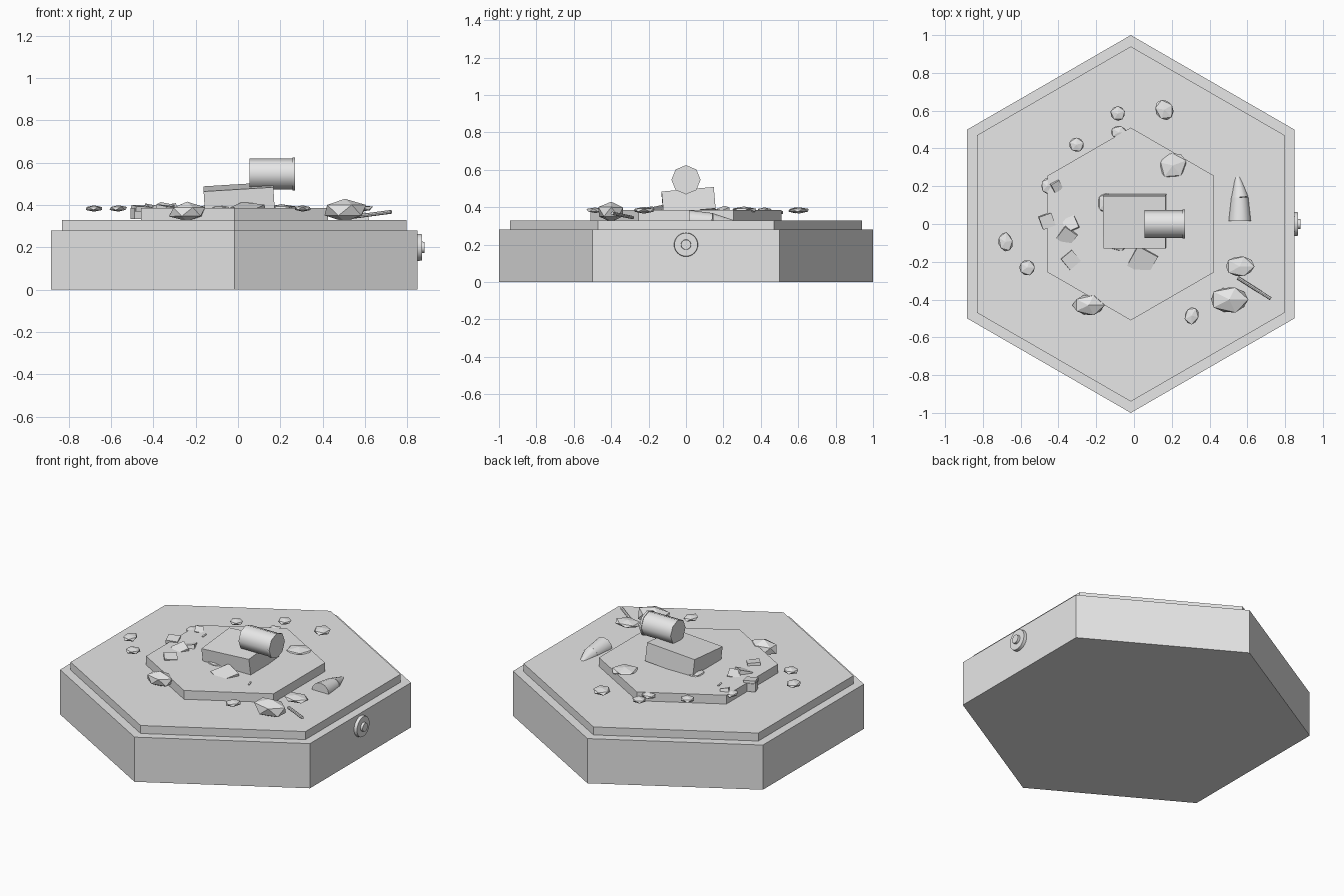
import bpy, bmesh, math, random
from mathutils import Matrix, Vector, Euler

cube = bpy.data.objects.get("Cube")
if cube:
    bpy.data.objects.remove(cube, do_unlink=True)

random.seed(4)
CX = -0.017

stone = bpy.data.materials.new("pale_grey")
stone.use_nodes = True
stone.diffuse_color = (0.8, 0.8, 0.8, 1)
stone.node_tree.nodes["Principled BSDF"].inputs["Base Color"].default_value = (0.8, 0.8, 0.8, 1)


def finish(name, bm, smooth=False):
    mesh = bpy.data.meshes.new(name)
    bmesh.ops.recalc_face_normals(bm, faces=bm.faces)
    for face in bm.faces:
        face.smooth = smooth
    for edge in bm.edges:
        edge.smooth = edge.calc_face_angle(0) < math.radians(50)
    bm.to_mesh(mesh)
    bm.free()
    mesh.materials.append(stone)
    obj = bpy.data.objects.new(name, mesh)
    bpy.context.collection.objects.link(obj)
    return obj


def prism(bm, start, end, r1, r2, sides):
    """Straight or tapered prism between two points."""
    a, b = Vector(start), Vector(end)
    turn = (b - a).to_track_quat('Z', 'Y').to_matrix().to_4x4()
    bmesh.ops.create_cone(bm, cap_ends=True, segments=sides, radius1=r1, radius2=r2,
                          depth=(b - a).length, matrix=Matrix.Translation((a + b) / 2) @ turn)


def block(name, centre, size, degrees):
    bm = bmesh.new()
    turn = Euler([math.radians(d) for d in degrees]).to_matrix().to_4x4()
    matrix = Matrix.Translation(centre) @ turn @ Matrix.Diagonal((*size, 1))
    bmesh.ops.create_cube(bm, size=1, matrix=matrix)
    return finish(name, bm)


def rock(name, centre, size, angle):
    """Flattened faceted stone with slightly uneven corners."""
    bm = bmesh.new()
    bmesh.ops.create_icosphere(bm, subdivisions=1, radius=1)
    for v in bm.verts:
        v.co *= random.uniform(0.94, 1.06)
    matrix = (Matrix.Translation(centre) @ Matrix.Rotation(math.radians(angle), 4, 'Z')
              @ Matrix.Diagonal((*size, 1)))
    bmesh.ops.transform(bm, matrix=matrix, verts=bm.verts)
    return finish(name, bm)


# Stepped hexagonal base, points facing front and back
for name, radius, low, high in (("base", 1.0, 0, 0.28),
                                ("upper_slab", 0.94, 0.28, 0.33),
                                ("centre_platform", 0.51, 0.33, 0.385)):
    bm = bmesh.new()
    prism(bm, (CX, 0, low), (CX, 0, high), radius, radius, 6)
    # Keep a corner on the front-back axis
    corner = max(bm.verts, key=lambda v: v.co.y)
    if corner.co.y < radius * 0.95:
        bmesh.ops.rotate(bm, verts=bm.verts, cent=(CX, 0, 0),
                         matrix=Matrix.Rotation(math.pi / 2, 3, 'Z'))
    finish(name, bm)

# Round button on the side wall
bm = bmesh.new()
prism(bm, (0.84, 0, 0.2), (0.868, 0, 0.2), 0.065, 0.062, 32)
prism(bm, (0.86, 0, 0.2), (0.882, 0, 0.2), 0.028, 0.026, 24)
finish("side_button", bm, True)

# Tilted pedestal block and the fallen drum on it
block("pedestal", (0.005, 0.014, 0.429), (0.33, 0.28, 0.115), (5, -3.5, 0))
bm = bmesh.new()
prism(bm, (0.055, 0, 0.547), (0.262, 0, 0.547), 0.074, 0.074, 8)
prism(bm, (0.257, 0, 0.547), (0.27, 0, 0.547), 0.078, 0.078, 8)
finish("fallen_drum", bm, True)

# Large stones resting on the slab
rock("large_stone_right", (0.505, -0.4, 0.375), (0.112, 0.077, 0.056), 0)
rock("large_stone_left", (-0.24, -0.43, 0.368), (0.092, 0.06, 0.046), 0)

# Flat scattered stones: x, y, height, half width, half depth, angle
pebbles = [(-0.085, 0.585, 0.384, 0.043, 0.043, 20), (0.16, 0.605, 0.384, 0.052, 0.062, 30),
           (-0.305, 0.42, 0.384, 0.043, 0.043, 15), (-0.08, 0.485, 0.372, 0.048, 0.038, 0),
           (0.205, 0.31, 0.384, 0.08, 0.073, 20), (-0.68, -0.095, 0.384, 0.043, 0.056, 10),
           (-0.565, -0.23, 0.384, 0.048, 0.046, 0), (0.56, -0.225, 0.384, 0.082, 0.062, 0),
           (0.305, -0.485, 0.384, 0.042, 0.052, -15), (-0.46, 0.2, 0.375, 0.035, 0.045, 0),
           (-0.15, 0.11, 0.384, 0.045, 0.06, 0), (-0.08, -0.11, 0.384, 0.05, 0.035, 0)]
for i, (x, y, z, rx, ry, angle) in enumerate(pebbles):
    rock(f"flat_stone_{i + 1}", (x, y, z), (rx, ry, 0.01 + 0.13 * min(rx, ry)), angle)

# Broken square chips around the platform
chips = [(-0.46, 0.015, 0.07, 20, 6), (-0.355, -0.065, 0.08, -35, 18),
         (-0.335, -0.19, 0.075, 40, 8), (-0.335, 0.0, 0.07, 25, -15),
         (-0.41, 0.2, 0.05, 30, 20), (0.045, -0.195, 0.12, -28, 12)]
for i, (x, y, size, angle, tilt) in enumerate(chips):
    block(f"broken_chip_{i + 1}", (x, y, 0.384), (size, size, 0.024), (tilt, tilt / 2, angle))
block("edge_chip", (-0.475, 0.02, 0.36), (0.05, 0.06, 0.05), (0, 0, 20))
block("thin_splinter_front", (0.235, -0.22, 0.384), (0.01, 0.04, 0.01), (0, 0, 20))
block("thin_splinter_back", (-0.345, 0.16, 0.384), (0.01, 0.04, 0.01), (0, 0, 10))

# Half-buried rounded shard and a loose rod
bm = bmesh.new()
path = [((0.56, 0.015, 0.325), 0.06), ((0.56, 0.14, 0.322), 0.047), ((0.548, 0.25, 0.318), 0.015)]
for (start, r1), (end, r2) in zip(path, path[1:]):
    prism(bm, start, end, r1, r2, 12)
finish("tapered_shard", bm, True)
bm = bmesh.new()
prism(bm, (0.55, -0.285, 0.345), (0.723, -0.395, 0.368), 0.009, 0.009, 8)
finish("loose_rod", bm)
